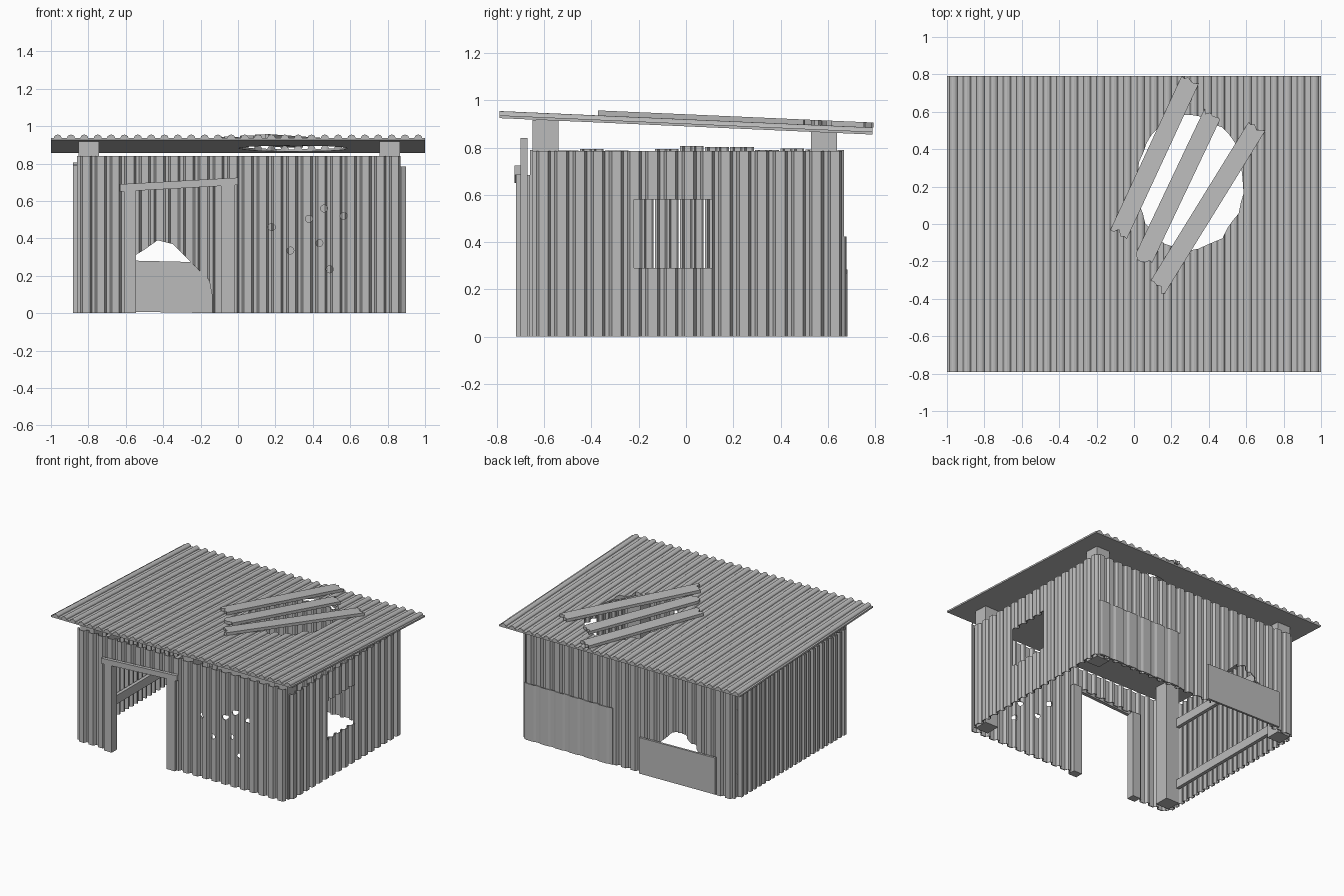
import bpy, bmesh, math, random
from mathutils import Vector

random.seed(4)
if "Cube" in bpy.data.objects:
    bpy.data.objects.remove(bpy.data.objects["Cube"], do_unlink=True)

grey = bpy.data.materials.new("weathered grey")
grey.use_nodes = True
grey.diffuse_color = (0.5, 0.5, 0.5, 1)
grey.node_tree.nodes["Principled BSDF"].inputs["Base Color"].default_value = (0.5, 0.5, 0.5, 1)

ROOF_SLOPE = 0.044


# Frames: u runs along the part, w points outward, h is the extrusion direction
def front(u, w, h): return (u, -w, h)
def back(u, w, h): return (u, w, h)
def right_side(u, w, h): return (w, u, h)
def left_side(u, w, h): return (-w, u, h)
def roof_frame(u, w, h): return (u, h, w + 0.925 - ROOF_SLOPE * (h + 0.79))
def flat_roof(u, v, w): return roof_frame(u, w, v)
def upright(u, v, w): return (u, w, v)


def finish(name, bm):
    bmesh.ops.recalc_face_normals(bm, faces=bm.faces)
    mesh = bpy.data.meshes.new(name)
    bm.to_mesh(mesh)
    bm.free()
    mesh.materials.append(grey)
    obj = bpy.data.objects.new(name, mesh)
    bpy.context.collection.objects.link(obj)
    return obj


def sheet(name, profile, frame, h0, h1):
    """Extruded sheet; profile is a list of (u, inner w, outer w)."""
    bm = bmesh.new()
    rings = []
    for u, lo, hi in profile:
        rings.append([bm.verts.new(frame(u, w, h))
                      for w, h in ((lo, h0), (hi, h0), (hi, h1), (lo, h1))])
    for a, b in zip(rings, rings[1:]):
        for i in range(4):
            j = (i + 1) % 4
            bm.faces.new((a[i], a[j], b[j], b[i]))
    bm.faces.new(rings[0])
    bm.faces.new(rings[-1])
    return finish(name, bm)


def prism(name, points, frame, lo, hi):
    bm = bmesh.new()
    a = [bm.verts.new(frame(u, v, lo)) for u, v in points]
    b = [bm.verts.new(frame(u, v, hi)) for u, v in points]
    bm.faces.new(a)
    bm.faces.new(b)
    for i in range(len(a)):
        j = (i + 1) % len(a)
        bm.faces.new((a[i], a[j], b[j], b[i]))
    return finish(name, bm)


def box(name, x0, x1, y0, y1, z0, z1):
    return prism(name, [(x0, y0), (x1, y0), (x1, y1), (x0, y1)],
                 lambda u, v, w: (u, v, w), z0, z1)


def cut(obj, cutter):
    mod = obj.modifiers.new("cut", "BOOLEAN")
    mod.operation = "DIFFERENCE"
    mod.solver = "EXACT"
    mod.object = cutter
    deps = bpy.context.evaluated_depsgraph_get()
    mesh = bpy.data.meshes.new_from_object(obj.evaluated_get(deps))
    obj.modifiers.clear()
    obj.data = mesh
    bpy.data.objects.remove(cutter, do_unlink=True)


def ribs(u0, u1, w0, w1, pitch=0.0775, thick=0.007):
    """Trapezoid ribbed profile between the inner plane w0 and outer plane w1."""
    count = max(1, round((u1 - u0) / pitch))
    step = (u1 - u0) / count
    out = []
    for i in range(count):
        for f, top in ((0, 0), (0.22, 0), (0.36, 1), (0.86, 1)):
            hi = w1 if top else w0 + thick
            out.append((u0 + (i + f) * step, hi - thick, hi))
    out.append((u1, w0, w0 + thick))
    return out


# Front wall with door opening and small round holes
front_wall = sheet("front_wall", ribs(-0.86, 0.87, 0.67, 0.70), front, 0, 0.84)
cut(front_wall, prism("door_cutter", [(-0.545, -0.1), (-0.09, -0.1), (-0.09, 0.69), (-0.545, 0.665)],
                      upright, -0.8, -0.6))
for x, z in ((0.18, 0.46), (0.28, 0.335), (0.38, 0.505), (0.46, 0.56),
             (0.435, 0.375), (0.49, 0.235), (0.565, 0.52)):
    ring = [(x + 0.019 * math.cos(k * math.pi / 6), z + 0.019 * math.sin(k * math.pi / 6))
            for k in range(12)]
    cut(front_wall, prism("hole_cutter", ring, upright, -0.8, -0.6))

# Door frame
prism("door_lintel", [(-0.63, 0.65), (0, 0.685), (0, 0.725), (-0.63, 0.69)], upright, -0.725, -0.70)
box("door_jamb_right", -0.61, -0.545, -0.72, -0.66, 0, 0.66)
box("door_jamb_left", -0.09, -0.02, -0.72, -0.66, 0, 0.685)

# Window wall
window_wall = sheet("left_wall", ribs(-0.65, 0.66, 0.87, 0.897), right_side, 0, 0.785)
cut(window_wall, box("window_cutter", 0.8, 1, -0.22, 0.11, 0.29, 0.58))

# Opposite wall: separate ribbed strips with slim gaps and uneven tops
pitch = 0.106
for i in range(12):
    u = -0.664 + i * pitch
    sheet("right_wall_strip", ribs(u + 0.003, u + pitch - 0.003, 0.855, 0.883, pitch / 2),
          left_side, 0, random.uniform(0.785, 0.808))
for z in (0.11, 0.59):
    box("right_wall_rail", -0.855, -0.83, -0.62, 0.62, z, z + 0.065)

# Back wall with a torn hole
back_wall = sheet("back_wall", ribs(-0.86, 0.87, 0.642, 0.668), back, 0, 0.79)
tear = [(-0.14, -0.05), (-0.14, 0.1), (-0.155, 0.18), (-0.2, 0.22), (-0.28, 0.3), (-0.35, 0.37),
        (-0.43, 0.39), (-0.5, 0.34), (-0.55, 0.31), (-0.62, 0.2), (-0.66, -0.05)]
cut(back_wall, prism("tear_cutter", tear, upright, 0.6, 0.72))
sheet("back_patch_sheet", ribs(0.14, 0.87, 0.668, 0.68, 0.12, 0.006), back, 0, 0.425)
prism("back_patch_board", [(-0.72, 0.01), (-0.09, 0), (-0.09, 0.27), (-0.72, 0.285)],
      upright, 0.668, 0.684)

# Corner posts
for x in (-0.797, 0.812):
    box("front_post", x - 0.055, x + 0.055, -0.65, -0.54, 0, 0.918)
    box("back_post", x - 0.055, x + 0.055, 0.53, 0.64, 0, 0.868)

# Roof: flat underside with rounded ridges on top
profile = [(-1, 0, 0.012)]
step = 2 / 28
for i in range(28):
    mid = -1 + (i + 0.5) * step
    for k in range(7):
        a = math.pi * (1 - k / 6)
        profile.append((mid + 0.021 * math.cos(a), 0, 0.012 + 0.018 * math.sin(a)))
profile.append((1, 0, 0.012))
roof = sheet("roof", profile, roof_frame, -0.79, 0.79)

# Ragged hole in the roof
rim = []
for k in range(40):
    a = k * math.tau / 40
    r = random.uniform(0.96, 1.03)
    rim.append((0.3 + 0.29 * r * math.cos(a), 0.22 + 0.36 * r * math.sin(a)))
cut(roof, prism("roof_hole_cutter", rim, flat_roof, -0.1, 0.1))

# Planks with splintered ends laid over the hole
for start, end in (((-0.08, -0.05), (0.3, 0.77)), ((0.05, -0.19), (0.42, 0.59)),
                   ((0.125, -0.34), (0.65, 0.51))):
    a, b = Vector(start), Vector(end)
    along = (b - a).normalized()
    side = Vector((along.y, -along.x)) * 0.05
    outline = []
    for base, s in ((a, 1), (b, -1)):
        for f in (-1, -0.6, -0.2, 0.3, 0.65, 1):
            outline.append(base + side * f * s + along * random.uniform(-0.018, 0.018))
    prism("roof_plank", outline, flat_roof, 0.029, 0.051)
